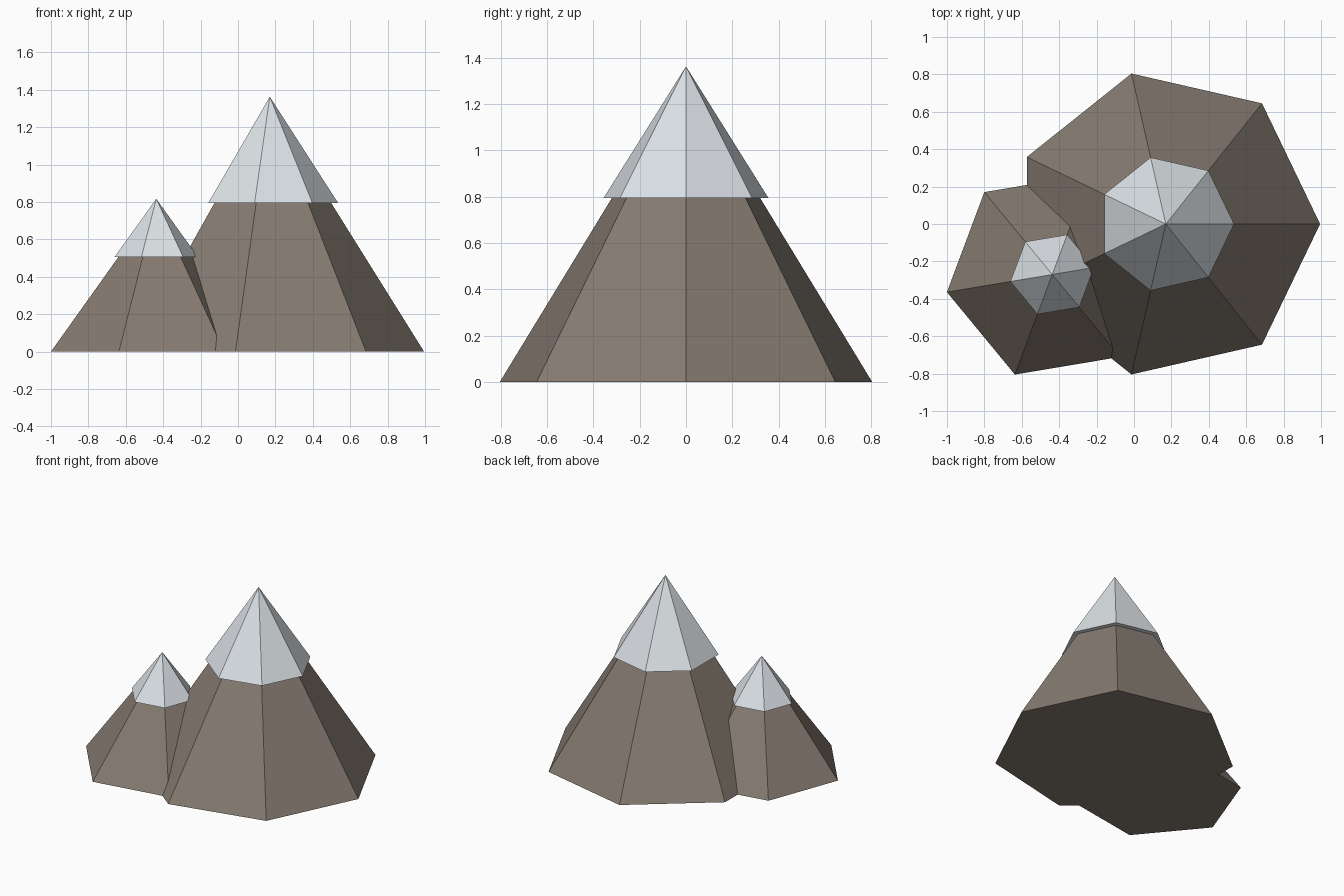
import bpy
import math

cube = bpy.data.objects.get("Cube")
if cube:
    bpy.data.objects.remove(cube, do_unlink=True)


def flat_material(name, colour):
    mat = bpy.data.materials.new(name)
    mat.use_nodes = True
    mat.diffuse_color = colour
    bsdf = next(n for n in mat.node_tree.nodes if n.type == 'BSDF_PRINCIPLED')
    bsdf.inputs["Base Color"].default_value = colour
    bsdf.inputs["Roughness"].default_value = 0.9
    return mat


rock = flat_material("brown rock", (0.24, 0.20, 0.166, 1))
snow = flat_material("white snow", (0.83, 0.88, 0.92, 1))


def pyramid(name, sides, radius, bottom, top, centre, turn, mat):
    """Faceted cone whose first corner points along +x, then turned."""
    verts = [(radius * math.cos(math.tau * i / sides),
              radius * math.sin(math.tau * i / sides), 0) for i in range(sides)]
    verts.append((0, 0, top - bottom))
    faces = [(i, (i + 1) % sides, sides) for i in range(sides)]
    faces.append(tuple(reversed(range(sides))))
    mesh = bpy.data.meshes.new(name)
    mesh.from_pydata(verts, [], faces)
    mesh.materials.append(mat)
    obj = bpy.data.objects.new(name, mesh)
    obj.location = (*centre, bottom)
    obj.rotation_euler.z = math.radians(turn)
    bpy.context.collection.objects.link(obj)
    return obj


# Main peak with its overhanging snow cap
main = (0.17, 0)
pyramid("main_peak", 7, 0.825, 0, 1.32, main, 0, rock)
pyramid("main_snow_cap", 7, 0.365, 0.795, 1.363, main, 0, snow)

# Smaller side peak, sunk into the main one
side = (-0.437, -0.27)
pyramid("side_peak", 6, 0.571, 0, 0.79, side, 9.5, rock)
pyramid("side_snow_cap", 6, 0.227, 0.505, 0.817, side, 9.5, snow)
